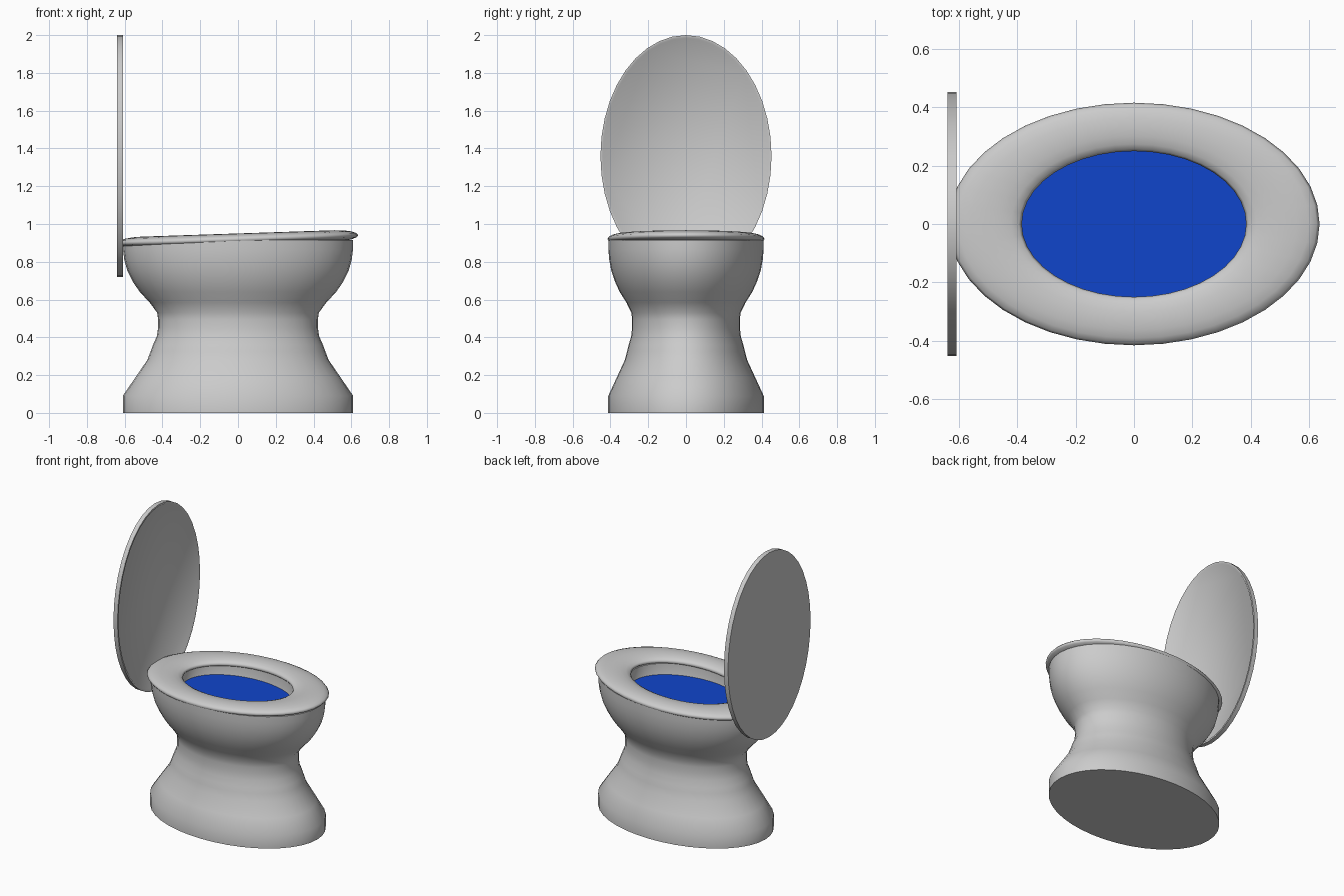
import bpy, bmesh, math
from mathutils import Matrix

if "Cube" in bpy.data.objects:
    bpy.data.objects.remove(bpy.data.objects["Cube"])

SEG = 40


def loft(name, rings, closed=False, angle=60, matrix=None):
    """Skin a stack of ellipses (rx, ry, z); closed joins last to first, else ends are capped."""
    bm = bmesh.new()
    loops = []
    for rx, ry, z in rings:
        loops.append([bm.verts.new((rx * math.cos(2 * math.pi * i / SEG),
                                    ry * math.sin(2 * math.pi * i / SEG), z))
                      for i in range(SEG)])
    pairs = list(zip(loops, loops[1:]))
    if closed:
        pairs.append((loops[-1], loops[0]))
    for a, b in pairs:
        for i in range(SEG):
            j = (i + 1) % SEG
            bm.faces.new((a[i], a[j], b[j], b[i]))
    if not closed:
        bm.faces.new(loops[0][::-1])
        bm.faces.new(loops[-1])
    if matrix:
        bm.transform(matrix)
    bmesh.ops.recalc_face_normals(bm, faces=bm.faces)
    mesh = bpy.data.meshes.new(name)
    bm.to_mesh(mesh)
    bm.free()
    obj = bpy.data.objects.new(name, mesh)
    bpy.context.collection.objects.link(obj)
    bpy.ops.object.select_all(action='DESELECT')
    obj.select_set(True)
    bpy.context.view_layer.objects.active = obj
    bpy.ops.object.shade_smooth_by_angle(angle=math.radians(angle))
    return obj


# Pedestal and bowl: outside profile, then over the rim and down the inside
outer = [(.61, 0), (.61, .09), (.545, .185), (.48, .28), (.463, .325), (.45, .36),
         (.43, .405), (.423, .45), (.423, .495), (.428, .53), (.468, .585),
         (.52, .64), (.557, .695), (.585, .75), (.602, .81), (.609, .865), (.609, .915)]
rings = [(r, r * .675, z) for r, z in outer]
rings += [(.395, .259, .915), (.393, .257, .85), (.37, .24, .78), (.28, .18, .72)]
loft("bowl", rings)

# Water surface, a thin sheet inside the bowl
water = loft("water", [(.391, .256, .833), (.391, .256, .84)], angle=30)
mat = bpy.data.materials.new("water_blue")
mat.diffuse_color = (.005, .06, .6, 1)
mat.use_nodes = True
mat.node_tree.nodes["Principled BSDF"].inputs["Base Color"].default_value = mat.diffuse_color
water.data.materials.append(mat)

# Seat: flattened oval ring tilted up towards the +x end
N = 16
ring = []
for k in range(N):
    a = 2 * math.pi * k / N
    ring.append((.511 + .126 * math.cos(a), .333 + .083 * math.cos(a), .03 * math.sin(a)))
tilt = Matrix.Translation((0, 0, .92)) @ Matrix.Rotation(math.radians(-1.9), 4, 'Y')
loft("seat", ring, closed=True, angle=80, matrix=tilt)

# Raised lid: oval plate standing upright at the -x end, with a slim rim
upright = Matrix.Translation((-.64, 0, 1.36)) @ Matrix.Rotation(math.radians(90), 4, 'Y')
loft("lid", [(.64, .453, 0), (.64, .453, .031), (.628, .442, .031), (.622, .437, .025)],
     angle=60, matrix=upright)
